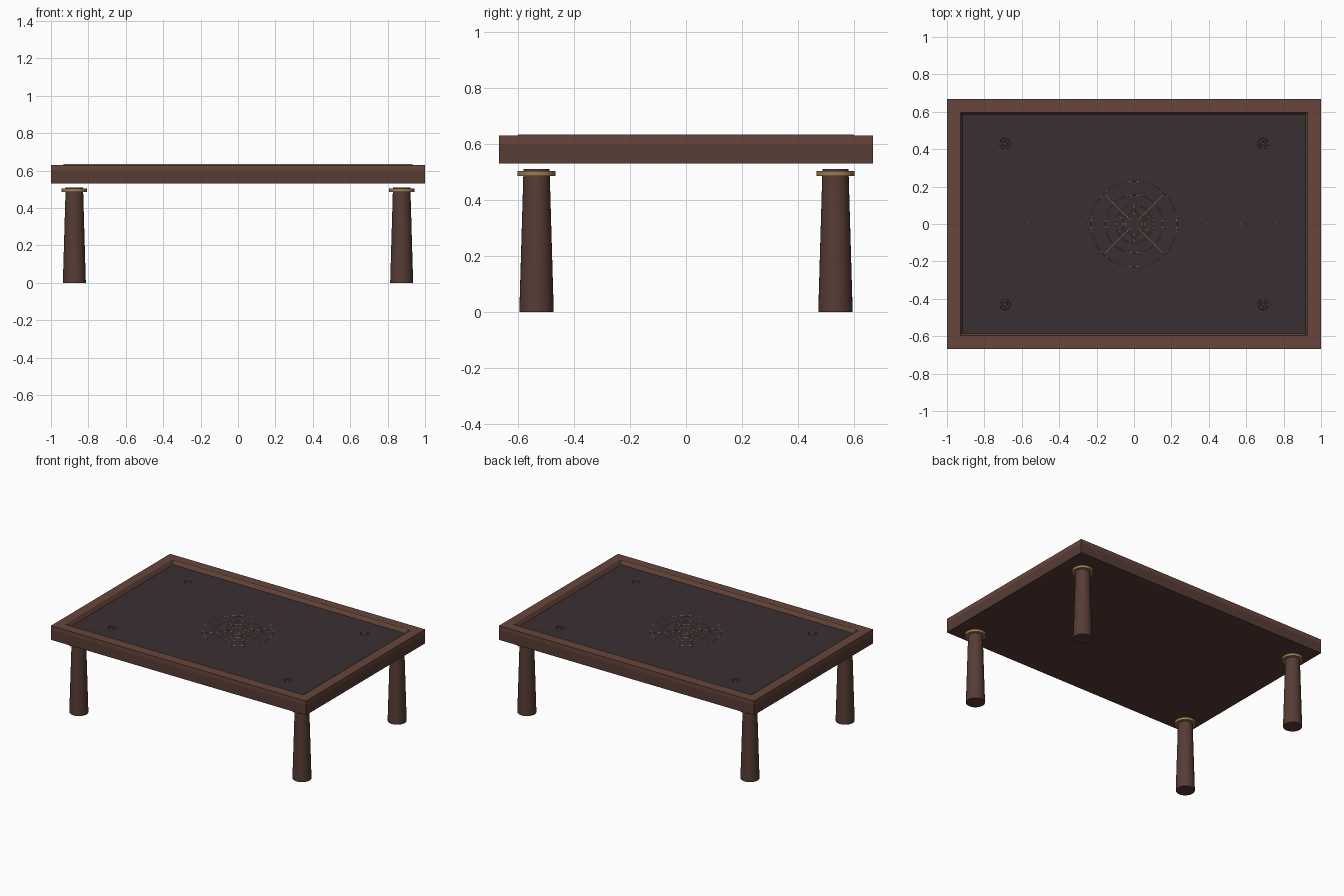
import bpy, bmesh, math
from math import cos, sin, pi

if "Cube" in bpy.data.objects:
    bpy.data.objects.remove(bpy.data.objects["Cube"])


def material(name, r, g, b):
    m = bpy.data.materials.new(name)
    m.diffuse_color = (r, g, b, 1)
    m.use_nodes = True
    m.node_tree.nodes["Principled BSDF"].inputs["Base Color"].default_value = m.diffuse_color
    return m


WOOD = material("wood", 0.135, 0.06, 0.045)
DARK = material("dark_wood", 0.095, 0.045, 0.036)
FELT = material("panel", 0.042, 0.028, 0.033)
BRASS = material("brass", 0.34, 0.2, 0.085)


def make(name, bm, mat, smooth=False):
    bmesh.ops.recalc_face_normals(bm, faces=bm.faces)
    me = bpy.data.meshes.new(name)
    bm.to_mesh(me)
    bm.free()
    me.materials.append(mat)
    ob = bpy.data.objects.new(name, me)
    bpy.context.collection.objects.link(ob)
    if smooth:
        bpy.ops.object.select_all(action='DESELECT')
        bpy.context.view_layer.objects.active = ob
        ob.select_set(True)
        bpy.ops.object.shade_smooth_by_angle(angle=math.radians(35))
    return ob


def box(name, x, y, z0, z1, mat):
    bm = bmesh.new()
    bmesh.ops.create_cube(bm, size=1)
    for v in bm.verts:
        v.co = (v.co.x * 2 * x, v.co.y * 2 * y, z0 + (v.co.z + 0.5) * (z1 - z0))
    return make(name, bm, mat)


def rect_ring(name, profile, mat):
    """Closed (inset, z) profile swept round the tabletop outline with mitred corners."""
    bm = bmesh.new()
    loops = [[bm.verts.new((sx * (1 - i), sy * (0.667 - i), z)) for i, z in profile]
             for sx, sy in ((1, 1), (-1, 1), (-1, -1), (1, -1))]
    n = len(profile)
    for a in range(4):
        for k in range(n):
            p, q = loops[a], loops[(a + 1) % 4]
            bm.faces.new((p[k], p[(k + 1) % n], q[(k + 1) % n], q[k]))
    return make(name, bm, mat)


def lathe(name, profile, center, mat, seg=32):
    """Solid of revolution with capped ends."""
    bm = bmesh.new()
    rings = [[bm.verts.new((center[0] + r * cos(2 * pi * k / seg),
                            center[1] + r * sin(2 * pi * k / seg), z)) for k in range(seg)]
             for r, z in profile]
    for a, b in zip(rings, rings[1:]):
        for k in range(seg):
            bm.faces.new((a[k], a[(k + 1) % seg], b[(k + 1) % seg], b[k]))
    bm.faces.new(rings[0])
    bm.faces.new(rings[-1])
    return make(name, bm, mat, True)


def wire(name, points, radius, mat, cyclic=False):
    cu = bpy.data.curves.new(name, 'CURVE')
    cu.dimensions = '3D'
    cu.bevel_depth = radius
    cu.bevel_resolution = 0
    cu.use_fill_caps = True
    sp = cu.splines.new('POLY')
    sp.points.add(len(points) - 1)
    for p, co in zip(sp.points, points):
        p.co = (*co, 1)
    sp.use_cyclic_u = cyclic
    cu.materials.append(mat)
    ob = bpy.data.objects.new(name, cu)
    bpy.context.collection.objects.link(ob)


def circle(cx, cy, r, z, n=48):
    return [(cx + r * cos(2 * pi * k / n), cy + r * sin(2 * pi * k / n), z) for k in range(n)]


# Tabletop: slab, raised frame, recessed panel, brass edging
box("tabletop_slab", 1.0, 0.667, 0.53, 0.60, DARK)
rect_ring("tabletop_frame", [(0, 0.60), (0, 0.63), (0.07, 0.63), (0.085, 0.60)], WOOD)
box("inset_panel", 0.92, 0.587, 0.595, 0.606, FELT)
rect_ring("brass_edging", [(0.067, 0.628), (0.067, 0.634), (0.071, 0.634), (0.071, 0.628)], BRASS)

# Central inlay: rings and radiating lines
Z = 0.606
for i, r in enumerate((0.23, 0.155, 0.1, 0.055)):
    wire(f"inlay_ring_{i}", circle(0, 0, r, Z), 0.0015, BRASS, True)
for k in range(4):
    a = pi / 4 + k * pi / 2
    wire(f"inlay_spoke_{k}", [(0.03 * cos(a), 0.03 * sin(a), Z),
                              (0.22 * cos(a), 0.22 * sin(a), Z)], 0.0015, BRASS)
star = [((0.1, 0.04)[k % 2] * sin(k * pi / 6), (0.1, 0.04)[k % 2] * cos(k * pi / 6), Z)
        for k in range(12)]
wire("inlay_star", star, 0.0015, BRASS, True)

# Studs along the long axis
for s in (-1, 1):
    for i, x in enumerate((0.28, 0.39, 0.47, 0.57, 0.76)):
        lathe(f"axis_stud_{s}_{i}", [(0.003, 0.604), (0.003, 0.608)], (s * x, 0), BRASS, 8)

# Corner motifs and legs with brass collars
for sx in (-1, 1):
    for sy in (-1, 1):
        tag = ("front" if sy < 0 else "back") + ("_left" if sx < 0 else "_right")
        for i, r in enumerate((0.028, 0.014)):
            wire(f"{tag}_corner_motif_{i}", circle(sx * 0.69, sy * 0.43, r, Z, 24),
                 0.0015, DARK, True)
        c = (sx * 0.875, sy * 0.533)
        lathe(f"{tag}_leg", [(0.061, 0), (0.061, 0.015), (0.047, 0.495), (0.047, 0.51)], c, DARK)
        lathe(f"{tag}_collar", [(0.068, 0.486), (0.068, 0.504)], c, BRASS)
